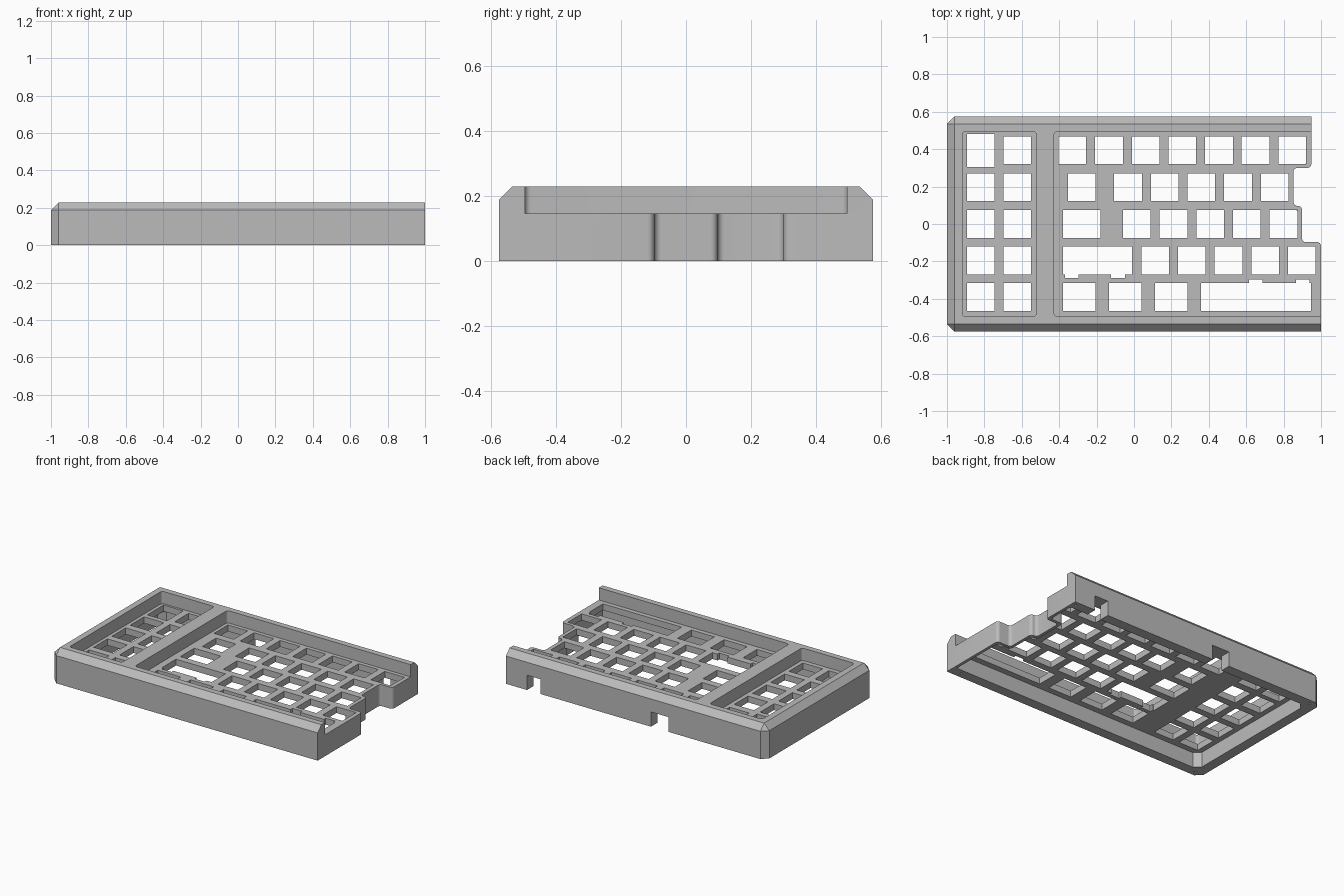
import bpy, bmesh, math
from mathutils import Vector

cube = bpy.data.objects.get("Cube")
if cube:
    bpy.data.objects.remove(cube)

# Main dimensions
HALF_X, HALF_Y = 1.0, 0.575
TOP, PLATE_TOP, PLATE_BOTTOM = 0.228, 0.145, 0.102
CHAMFER, POCKET_Y = 0.04, 0.495
KEY, PITCH = 0.148, 0.196

grey = bpy.data.materials.new("case_grey")
grey.use_nodes = True
colour = (0.5, 0.5, 0.5, 1)
grey.diffuse_color = colour
grey.node_tree.nodes["Principled BSDF"].inputs["Base Color"].default_value = colour


def rounded(points, radii, segments=6):
    """Round every square corner of a closed outline that has a radius."""
    out = []
    for i, (p, r) in enumerate(zip(points, radii)):
        p = Vector(p)
        if r == 0:
            out.append(p)
            continue
        a = p + (Vector(points[i - 1]) - p).normalized() * r
        b = p + (Vector(points[(i + 1) % len(points)]) - p).normalized() * r
        centre = a + b - p
        for k in range(segments + 1):
            t = k / segments * math.pi / 2
            out.append(centre + (p - b) * math.cos(t) + (p - a) * math.sin(t))
    return out


def box(x0, x1, y0, y1):
    return [(x0, y0), (x1, y0), (x1, y1), (x0, y1)]


def add_loft(bm, layers):
    """Join stacked (outline, z) layers into a closed solid."""
    rings = [[bm.verts.new((p[0], p[1], z)) for p in pts] for pts, z in layers]
    n = len(rings[0])
    bm.faces.new(rings[0][::-1])
    bm.faces.new(rings[-1])
    for low, high in zip(rings, rings[1:]):
        for i in range(n):
            j = (i + 1) % n
            bm.faces.new((low[i], low[j], high[j], high[i]))


def finish(bm, name):
    bmesh.ops.remove_doubles(bm, verts=bm.verts, dist=1e-5)
    bmesh.ops.recalc_face_normals(bm, faces=bm.faces)
    mesh = bpy.data.meshes.new(name)
    bm.to_mesh(mesh)
    bm.free()
    mesh.materials.append(grey)
    obj = bpy.data.objects.new(name, mesh)
    bpy.context.scene.collection.objects.link(obj)
    return obj


def cutter(name, outlines, z0, z1):
    bm = bmesh.new()
    for pts in outlines:
        add_loft(bm, [(pts, z0), (pts, z1)])
    obj = finish(bm, name)
    obj.hide_render = True
    return obj


def outline(rim, wall):
    """Case outline with stepped right edge, shrunk by rim and wall."""
    c, x, y = CHAMFER, HALF_X - rim, HALF_Y - rim
    steps = [(HALF_X, -0.097 - wall), (0.898, 0.097 - wall), (0.853, 0.3 + wall)]
    pts = [(-x, y - c), (-x, c - y), (c - x, -y), (HALF_X - wall, -y)]
    for i, (sx, sy) in enumerate(steps):
        nxt = steps[i + 1][0] if i < 2 else 0.948
        pts += [(sx - wall, sy), (nxt - wall, sy)]
    pts += [(0.948 - wall, y), (c - x, y)]
    return rounded(pts, [0] * 4 + [0.021] * 6 + [0] * 2)


# Case body, chamfered along the front, back and left
base = outline(0, 0)
lim_x, lim_y = HALF_X - CHAMFER, HALF_Y - CHAMFER
rim_top = [(max(p.x, -lim_x), max(-lim_y, min(lim_y, p.y))) for p in base]
bm = bmesh.new()
add_loft(bm, [(base, 0), (base, TOP - CHAMFER), (rim_top, TOP)])
case = finish(bm, "keyboard_case")

# Two top pockets, the larger one open to the right
left_pocket = rounded(box(-0.917, -0.523, -POCKET_Y, POCKET_Y), [0.018] * 4)
right_pocket = rounded(box(-0.427, 1.2, -POCKET_Y, POCKET_Y), [0.018, 0, 0, 0.018])
cutters = [cutter("pocket_cutter", [left_pocket, right_pocket], PLATE_TOP, 0.4),
           cutter("cavity_cutter", [outline(0.07, 0.02)], -0.1, PLATE_BOTTOM)]

# Key holes: centres of the square keys in each row
row_y = [0.395, 0.197, 0, -0.195, -0.39]
row_start = [(-0.33, 7), (-0.032, 5), (0.015, 5), (0.113, 5)]


def key(x0, x1, row):
    return box(x0, x1, row_y[row] - KEY / 2, row_y[row] + KEY / 2)


def square_key(x, row):
    return key(x - KEY / 2, x + KEY / 2, row)


holes = [square_key(x, r) for r in range(5) for x in (-0.82, -0.625)]
holes[0] = box(-0.894, -0.746, 0.305, 0.48)
for r, (start, count) in enumerate(row_start):
    holes += [square_key(start + i * PITCH, r) for i in range(count)]
holes.append(square_key(-0.28, 1))
for x0, x1, r in ((-0.38, -0.18, 2), (-0.38, -0.01, 3), (-0.38, -0.207, 4),
                  (-0.134, 0.039, 4), (0.112, 0.285, 4), (0.358, 0.947, 4)):
    holes.append(key(x0, x1, r))
cutters.append(cutter("key_hole_cutter", holes, 0.095, 0.19))

# Stabiliser notches beside the two long keys
notches = [box(x, x + 0.074, -0.288, -0.24) for x in (-0.37, -0.122)]
notches += [box(x, x + 0.072, -0.34, -0.296) for x in (0.616, 0.865)]
cutters.append(cutter("stabiliser_cutter", notches, 0.09, 0.185))

# Cable openings through the back wall
ports = [box(x0, x1, 0.48, 0.7) for x0, x1 in ((-0.27, -0.14), (0.69, 0.79))]
cutters.append(cutter("port_cutter", ports, -0.12, PLATE_BOTTOM - 0.002))

# Screw holes in the bottom rim
screws = []
for x in (-0.94, 0.02, 0.915):
    for y in (-0.54, 0.54):
        screws.append([(x + 0.009 * math.cos(a * math.pi / 5),
                        y + 0.009 * math.sin(a * math.pi / 5)) for a in range(10)])
cutters.append(cutter("screw_cutter", screws, -0.1, 0.06))

# Cut everything and keep only the finished case
for c in cutters:
    mod = case.modifiers.new(c.name, "BOOLEAN")
    mod.operation, mod.solver, mod.object = "DIFFERENCE", "EXACT", c
bpy.context.view_layer.update()
depsgraph = bpy.context.evaluated_depsgraph_get()
result = bpy.data.meshes.new_from_object(case.evaluated_get(depsgraph))
case.modifiers.clear()
case.data = result
for c in cutters:
    bpy.data.objects.remove(c)

bpy.ops.object.select_all(action="DESELECT")
case.select_set(True)
bpy.context.view_layer.objects.active = case
bpy.ops.object.shade_smooth_by_angle(angle=math.radians(30))
